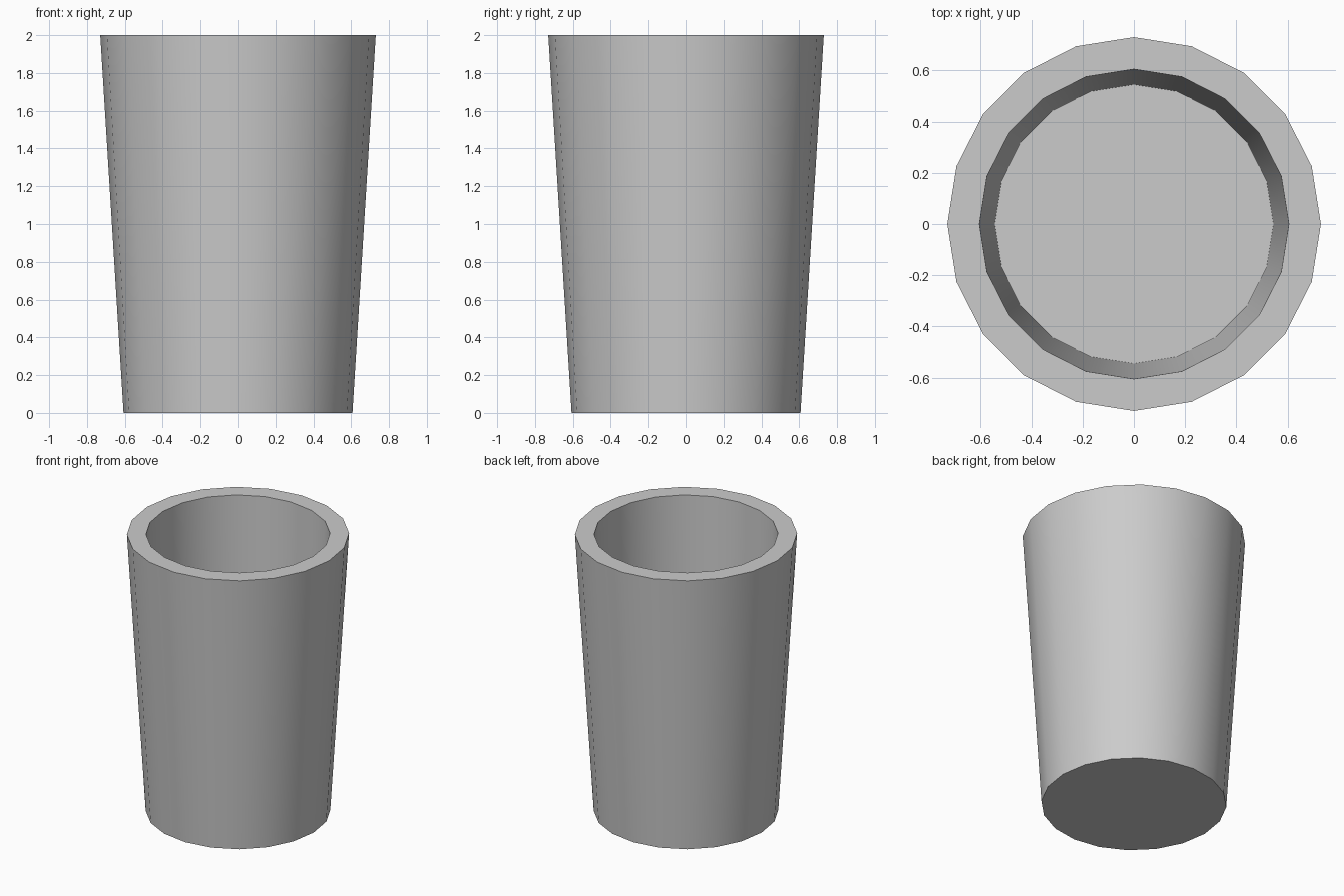
import bpy, bmesh
from math import cos, sin, tau, radians

if "Cube" in bpy.data.objects:
    bpy.data.objects.remove(bpy.data.objects["Cube"])

SIDES = 20
# Profile (radius, height): outer base, outer rim, inner rim, inner floor
PROFILE = [(0.607, 0.0), (0.73, 2.0), (0.605, 2.0), (0.545, 0.1)]


def ring(bm, radius, z):
    return [bm.verts.new((radius * cos(tau * i / SIDES),
                          radius * sin(tau * i / SIDES), z))
            for i in range(SIDES)]


# Tapered cup: rings bridged from base over the rim to the floor
bm = bmesh.new()
rings = [ring(bm, r, z) for r, z in PROFILE]
for a, b in zip(rings, rings[1:]):
    for i in range(SIDES):
        j = (i + 1) % SIDES
        bm.faces.new((a[i], a[j], b[j], b[i]))

# Underside and inner floor
bm.faces.new(rings[0][::-1])
bm.faces.new(rings[-1])
bmesh.ops.recalc_face_normals(bm, faces=bm.faces)

mesh = bpy.data.meshes.new("cup")
bm.to_mesh(mesh)
bm.free()
cup = bpy.data.objects.new("cup", mesh)
bpy.context.collection.objects.link(cup)

# Smooth walls, crisp rim and base edges
bpy.context.view_layer.objects.active = cup
cup.select_set(True)
bpy.ops.object.shade_smooth_by_angle(angle=radians(30))
